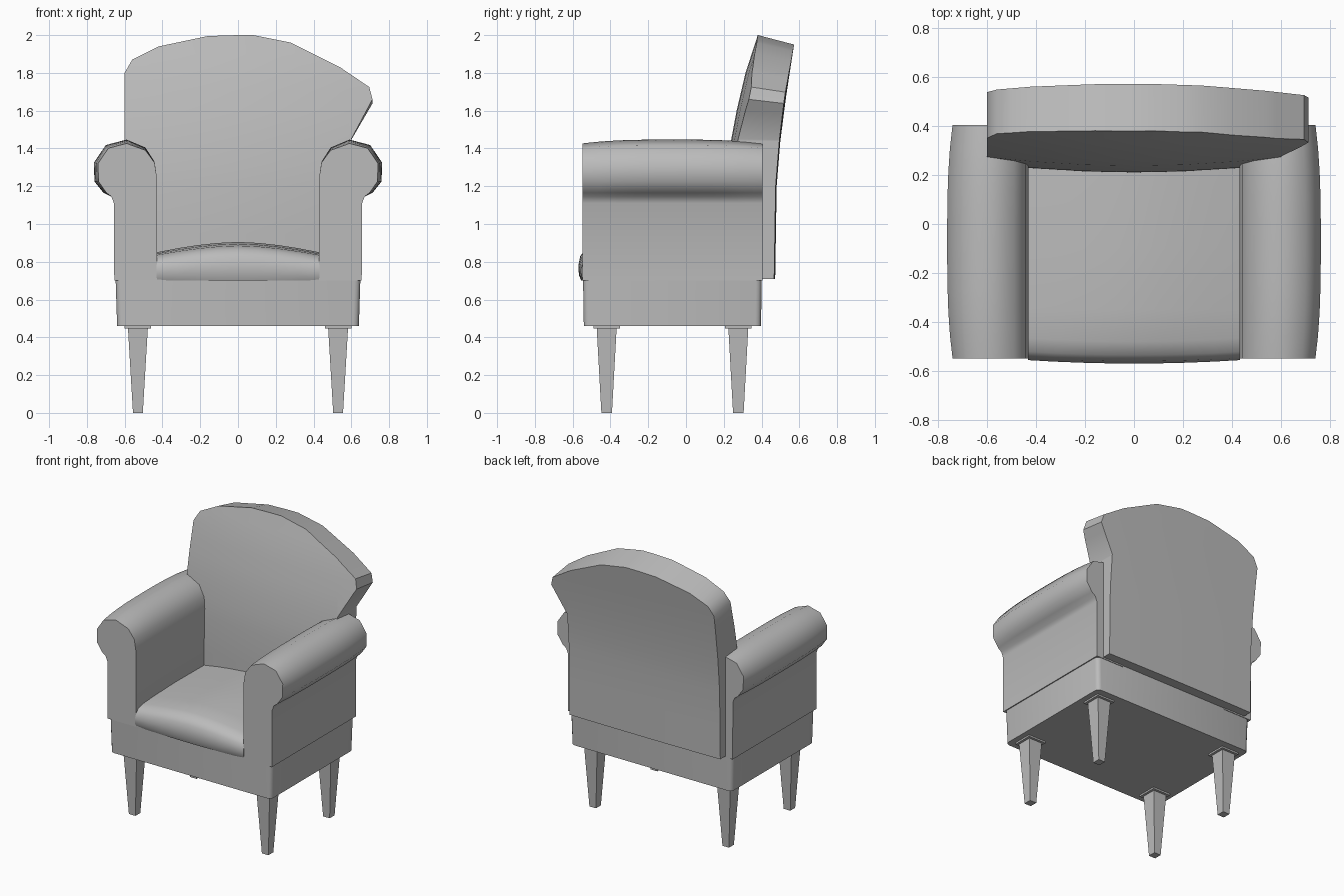
import bpy, bmesh, math
from mathutils import Matrix

cube = bpy.data.objects.get("Cube")
if cube:
    bpy.data.objects.remove(cube, do_unlink=True)

GREY = (0.5, 0.5, 0.5, 1.0)
fabric = bpy.data.materials.new("grey_fabric")
fabric.use_nodes = True
fabric.diffuse_color = GREY
fabric.node_tree.nodes["Principled BSDF"].inputs["Base Color"].default_value = GREY


def finish(name, bm, angle=35):
    bmesh.ops.recalc_face_normals(bm, faces=bm.faces)
    mesh = bpy.data.meshes.new(name)
    bm.to_mesh(mesh)
    bm.free()
    mesh.materials.append(fabric)
    obj = bpy.data.objects.new(name, mesh)
    bpy.context.collection.objects.link(obj)
    bpy.ops.object.select_all(action="DESELECT")
    bpy.context.view_layer.objects.active = obj
    obj.select_set(True)
    bpy.ops.object.shade_smooth_by_angle(angle=math.radians(angle))
    return obj


def loft(rings):
    """Skin a list of closed rings and cap both ends."""
    bm = bmesh.new()
    rows = [[bm.verts.new(p) for p in ring] for ring in rings]
    n = len(rows[0])
    for a, b in zip(rows, rows[1:]):
        for i in range(n):
            j = (i + 1) % n
            bm.faces.new((a[i], a[j], b[j], b[i]))
    bm.faces.new(rows[0])
    bm.faces.new(rows[-1])
    return bm


def interp(table, t):
    for (a, va), (b, vb) in zip(table, table[1:]):
        if t <= b:
            return va + (vb - va) * (t - a) / (b - a)
    return table[-1][1]


def box(cx, cy, z0, z1, hx0, hy0, hx1, hy1):
    """Tapered box, half sizes at bottom and top."""
    return loft([[(cx + sx * hx, cy + sy * hy, z) for sx, sy in
                  ((-1, -1), (1, -1), (1, 1), (-1, 1))]
                 for z, hx, hy in ((z0, hx0, hy0), (z1, hx1, hy1))])


# Base frame with rounded vertical corners
bm = box(0, -0.072, 0.46, 0.71, 0.64, 0.469, 0.648, 0.473)
corners = [e for e in bm.edges if abs(e.verts[0].co.z - e.verts[1].co.z) > 0.1]
bmesh.ops.bevel(bm, geom=corners, offset=0.03, segments=3, profile=0.5, affect="EDGES")
finish("base_frame", bm)

# Tapered legs with mounting plates
for side, sx in (("left", 1), ("right", -1)):
    for place, y in (("front", -0.42), ("back", 0.277)):
        finish(f"{place}_{side}_leg",
               box(sx * 0.53, y, 0, 0.455, 0.026, 0.028, 0.053, 0.053))
        finish(f"{place}_{side}_leg_plate",
               box(sx * 0.53, y, 0.448, 0.465, 0.07, 0.07, 0.07, 0.07))

# Rolled arms, the roll swelling towards the middle
ARM = [(0.43, 0.70), (0.43, 1.25), (0.442, 1.33), (0.49, 1.405), (0.59, 1.447),
       (0.70, 1.418), (0.763, 1.325), (0.76, 1.225), (0.712, 1.165),
       (0.67, 1.145), (0.657, 1.11), (0.655, 0.70)]
ROLL_X, ROLL_Z = 0.595, 1.29


def arm_ring(t, sx):
    s = 1 - 0.13 * abs(t) ** 3
    ring = []
    for x, z in ARM:
        if z > 1.15:
            if x > ROLL_X:
                x = ROLL_X + (x - ROLL_X) * s
            if z > ROLL_Z:
                z = ROLL_Z + (z - ROLL_Z) * s
        ring.append((sx * x, -0.072 + 0.477 * t, z))
    return ring


for side, sx in (("left", 1), ("right", -1)):
    finish(f"{side}_arm", loft([arm_ring(i / 5, sx) for i in range(-5, 6)]), 45)

# Crowned seat cushion with a soft front edge
SEAT = [(0.26, 0.70), (-0.555, 0.70), (-0.567, 0.73), (-0.57, 0.78), (-0.56, 0.83),
        (-0.535, 0.865), (-0.48, 0.885), (-0.35, 0.895), (-0.1, 0.905), (0.26, 0.90)]
rings = []
for i in range(-4, 5):
    u = i / 4
    crown = 1 - 0.27 * abs(u) ** 1.7
    rings.append([(0.432 * u, y + (0.014 * u * u if y < -0.4 else 0),
                   0.70 + (z - 0.70) * crown) for y, z in SEAT])
finish("seat_cushion", loft(rings), 50)

# Arched backrest: cut the outline into strips, then bend it backwards
BACK = [(-0.60, 0.71), (-0.60, 1.44), (-0.60, 1.80), (-0.56, 1.87), (-0.42, 1.94),
        (-0.16, 1.995), (0.0, 2.0), (0.08, 2.0), (0.28, 1.96), (0.54, 1.83),
        (0.695, 1.725), (0.712, 1.66), (0.60, 1.45), (0.60, 0.71)]
FRONT = [(0.7, 0.21), (1.2, 0.212), (1.44, 0.238), (1.6, 0.268), (1.8, 0.315), (2.0, 0.38)]
REAR = [(0.7, 0.472), (1.2, 0.48), (1.45, 0.50), (1.7, 0.53), (2.0, 0.572)]
bm = loft([[(x, y, z) for x, z in BACK] for y in (0, 1)])
cuts = [((0, 0, z), (0, 0, 1)) for z in (0.95, 1.2, 1.32, 1.44, 1.6, 1.7, 1.8, 1.9)]
cuts += [((x, 0, 0), (1, 0, 0)) for x in (-0.42, -0.2, 0, 0.2, 0.42, 0.58)]
for co, no in cuts:
    bmesh.ops.bisect_plane(bm, geom=bm.verts[:] + bm.edges[:] + bm.faces[:],
                           plane_co=co, plane_no=no, dist=0.0001)
for v in bm.verts:
    x, y, z = v.co
    if y < 0.5:
        v.co.y = interp(FRONT, z) + 0.1 * x * x
    else:
        v.co.y = interp(REAR, z) - 0.015 * x * x
        v.co.z = z - 0.05 * max(0, (z - 1.4) / 0.6)
finish("backrest", bm, 40)
